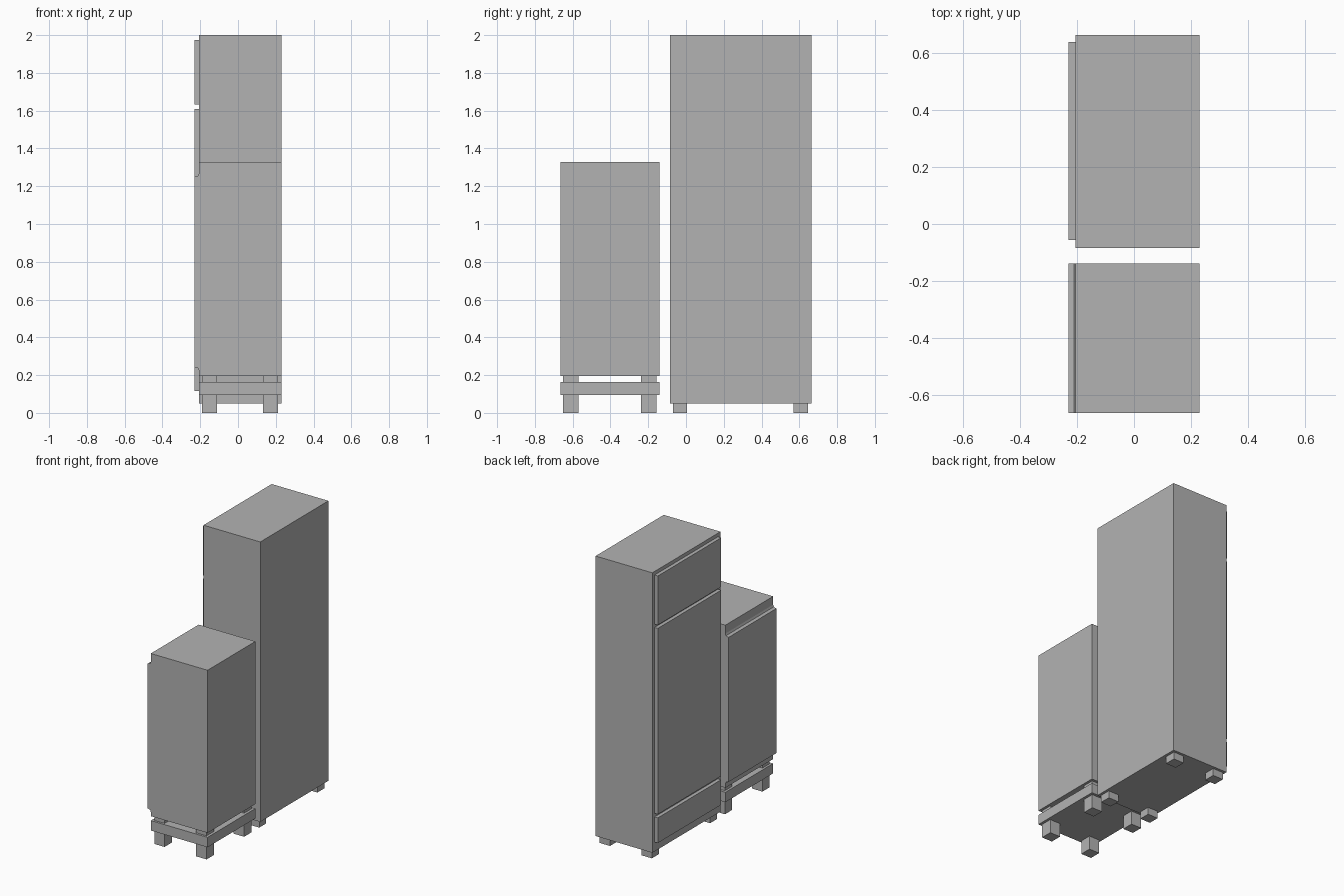
import bpy
import bmesh

if "Cube" in bpy.data.objects:
    bpy.data.objects.remove(bpy.data.objects["Cube"])

FOOT_X = ((-0.19, -0.111), (0.133, 0.213))

# Dark grey finish shared by every part
grey = bpy.data.materials.new("dark_grey")
grey.diffuse_color = (0.45, 0.45, 0.45, 1)
grey.use_nodes = True
grey.node_tree.nodes["Principled BSDF"].inputs["Base Color"].default_value = grey.diffuse_color


def extrude_profile(name, points, y0, y1):
    """Extrude an XZ outline along y."""
    bm = bmesh.new()
    face = bm.faces.new([bm.verts.new((x, y0, z)) for x, z in points])
    res = bmesh.ops.extrude_face_region(bm, geom=[face])
    verts = [g for g in res["geom"] if isinstance(g, bmesh.types.BMVert)]
    bmesh.ops.translate(bm, verts=verts, vec=(0, y1 - y0, 0))
    bmesh.ops.recalc_face_normals(bm, faces=bm.faces)
    mesh = bpy.data.meshes.new(name)
    bm.to_mesh(mesh)
    bm.free()
    mesh.materials.append(grey)
    obj = bpy.data.objects.new(name, mesh)
    bpy.context.collection.objects.link(obj)
    return obj


def box(name, x, y, z):
    outline = [(x[0], z[0]), (x[1], z[0]), (x[1], z[1]), (x[0], z[1])]
    return extrude_profile(name, outline, y[0], y[1])


def legs(name, y_ranges, z):
    for i, x in enumerate(FOOT_X):
        for j, y in enumerate(y_ranges):
            box(f"{name}_{i * 2 + j + 1}", x, y, z)


BACK, FACE, DOOR = 0.231, -0.206, -0.231

# Tall cabinet carcass
box("tall_cabinet_body", (FACE, BACK), (-0.085, 0.665), (0.05, 2.0))

# Tall cabinet door and drawer fronts
for name, z in (("tall_drawer_front", (0.115, 0.29)),
                ("tall_main_door", (0.315, 1.61)),
                ("tall_upper_door", (1.633, 1.975))):
    box(name, (DOOR, FACE), (-0.057, 0.64), z)

# Tall cabinet feet
legs("tall_foot", ((-0.07, 0.006), (0.569, 0.647)), (0, 0.05))

# Low cabinet: one profile with a raised front that curves back into the body
profile = [(BACK, 0.195), (BACK, 1.328), (FACE, 1.328),
           (FACE, 1.27), (-0.211, 1.256), (DOOR, 1.25),
           (DOOR, 0.243), (-0.211, 0.237), (FACE, 0.222), (FACE, 0.195)]
extrude_profile("low_cabinet_body", profile, -0.665, -0.139)

# Low cabinet base slab, with legs running through it up to the body
box("low_base_slab", (FACE, BACK), (-0.665, -0.139), (0.095, 0.164))
low_y = ((-0.65, -0.57), (-0.237, -0.157))
legs("low_foot", low_y, (0, 0.095))
legs("low_spacer", low_y, (0.164, 0.195))
